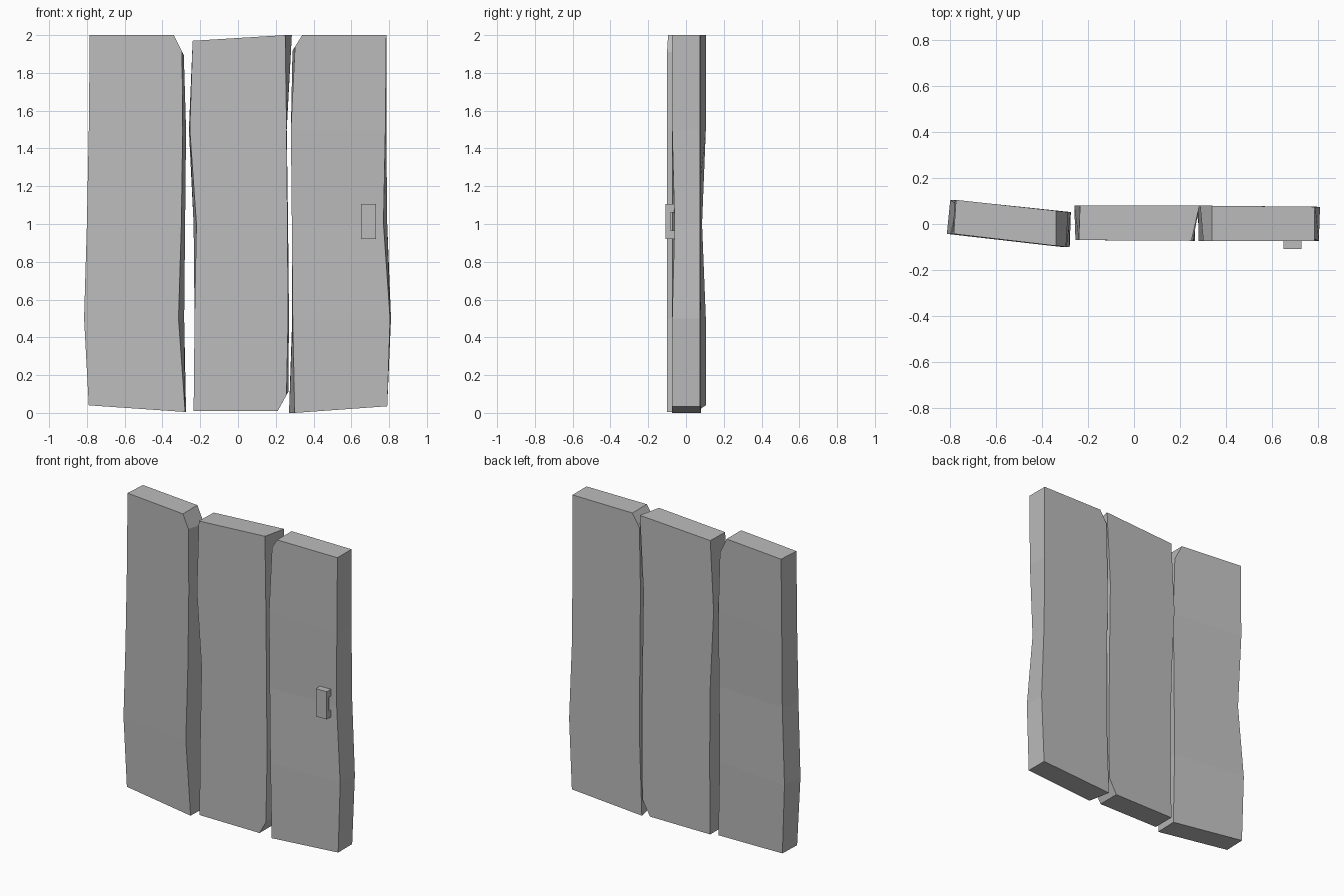
import bpy
import bmesh
from mathutils import Vector

default = bpy.data.objects.get("Cube")
if default:
    bpy.data.objects.remove(default, do_unlink=True)

grey = bpy.data.materials.new("plain grey")
grey.use_nodes = True
colour = (0.5, 0.5, 0.5, 1)
grey.diffuse_color = colour
grey.node_tree.nodes["Principled BSDF"].inputs["Base Color"].default_value = colour


def finish(name, bm):
    bmesh.ops.recalc_face_normals(bm, faces=bm.faces)
    mesh = bpy.data.meshes.new(name)
    bm.to_mesh(mesh)
    bm.free()
    mesh.materials.append(grey)
    bpy.context.collection.objects.link(bpy.data.objects.new(name, mesh))


def plank(name, edges, ys, bottom, top, chamfer, pinch=None):
    """Loft five four-sided rings; edges run front left, front right,
    back right, back left, seen from the front."""
    bm = bmesh.new()
    rings = []
    for level in range(5):
        ring = []
        for i, xs in enumerate(edges):
            side = 0 if i in (0, 3) else 1
            z = level / 2
            if level == 0:
                z = bottom[side]
            elif level == 4:
                z = top[side]
            y = ys[i]
            if pinch and level == 2 and i == pinch[0]:
                y += pinch[1]
            ring.append(bm.verts.new((xs[level], y, z)))
        rings.append(ring)
    for low, high in zip(rings, rings[1:]):
        for i in range(4):
            j = (i + 1) % 4
            bm.faces.new((low[i], low[j], high[j], high[i]))
    bm.faces.new(rings[0][::-1])
    bm.faces.new(rings[-1])
    # Chopped corner
    point, normal = chamfer
    cut = bmesh.ops.bisect_plane(
        bm, geom=bm.verts[:] + bm.edges[:] + bm.faces[:],
        plane_co=Vector(point), plane_no=Vector(normal), clear_outer=True)
    rim = [g for g in cut["geom_cut"] if isinstance(g, bmesh.types.BMEdge)]
    bmesh.ops.holes_fill(bm, edges=rim, sides=0)
    finish(name, bm)


# Crooked planks
plank("right_hand_plank",
      [(-0.79, -0.815, -0.80, -0.79, -0.785),
       (-0.28, -0.315, -0.30, -0.293, -0.297),
       (-0.275, -0.285, -0.28, -0.275, -0.29),
       (-0.785, -0.80, -0.77, -0.78, -0.775)],
      (-0.043, -0.10, 0.052, 0.105), (0.04, 0.005), (2, 2),
      ((-0.34, 0, 2), (2, 0, 1)), pinch=(3, -0.02))

plank("middle_plank",
      [(-0.235, -0.23, -0.22, -0.255, -0.24),
       (0.255, 0.265, 0.262, 0.257, 0.25),
       (0.265, 0.27, 0.265, 0.258, 0.285),
       (-0.235, -0.23, -0.235, -0.26, -0.235)],
      (-0.07, -0.073, 0.08, 0.08), (0.01, 0.01), (1.97, 2),
      ((0.21, 0, 0.01), (9, 0, -5)))

plank("left_hand_plank",
      [(0.30, 0.29, 0.285, 0.28, 0.305),
       (0.79, 0.805, 0.77, 0.78, 0.785),
       (0.79, 0.81, 0.79, 0.785, 0.785),
       (0.27, 0.287, 0.285, 0.28, 0.29)],
      (-0.073, -0.073, 0.075, 0.08), (0.0, 0.035), (2, 2),
      ((0.34, 0, 2), (-8, 0, 5)), pinch=(1, 0.013))

# Bracket handle
profile = [(-0.06, 0.92), (-0.108, 0.92), (-0.108, 1.105), (-0.06, 1.105),
           (-0.06, 1.06), (-0.083, 1.06), (-0.083, 0.965), (-0.06, 0.965)]
bm = bmesh.new()
face = bm.faces.new([bm.verts.new((0.65, y, z)) for y, z in profile])
grown = bmesh.ops.extrude_face_region(bm, geom=[face], use_keep_orig=True)
bmesh.ops.translate(
    bm, vec=(0.08, 0, 0),
    verts=[g for g in grown["geom"] if isinstance(g, bmesh.types.BMVert)])
finish("handle", bm)
